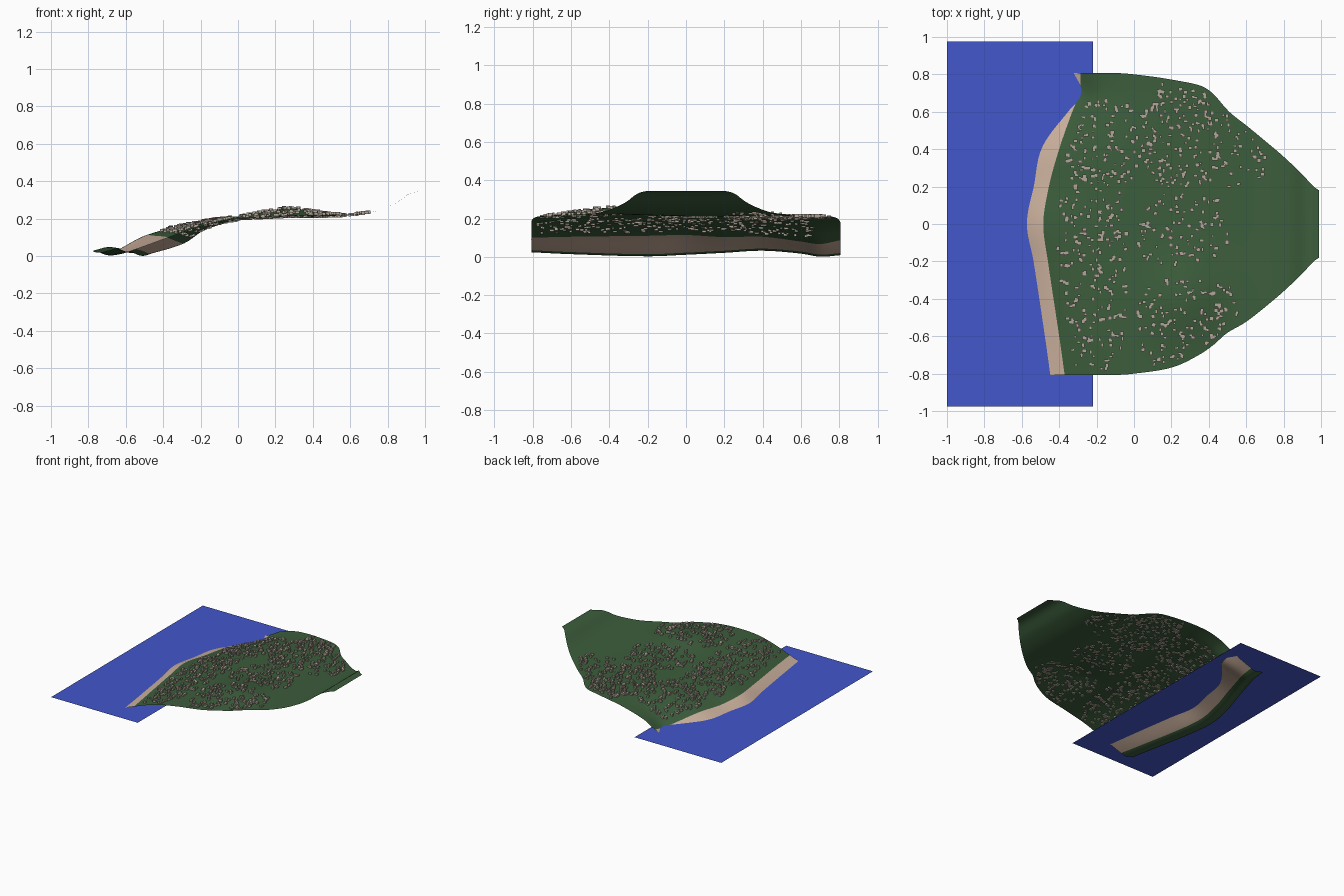
import bpy, bmesh, math, random
from mathutils import Matrix

if "Cube" in bpy.data.objects:
    bpy.data.objects.remove(bpy.data.objects["Cube"])

random.seed(4)


def spline(xs, ys, x):
    """Smooth interpolation through a few control points."""
    if x <= xs[0]:
        return ys[0]
    if x >= xs[-1]:
        return ys[-1]
    i = max(k for k in range(len(xs) - 1) if xs[k] <= x)

    def tangent(k):
        a, b = max(k - 1, 0), min(k + 1, len(xs) - 1)
        return (ys[b] - ys[a]) / (xs[b] - xs[a])
    w = xs[i + 1] - xs[i]
    t = (x - xs[i]) / w
    return ((2*t**3 - 3*t*t + 1) * ys[i] + (t**3 - 2*t*t + t) * w * tangent(i)
            + (3*t*t - 2*t**3) * ys[i + 1] + (t**3 - t*t) * w * tangent(i + 1))


def material(name, rgb):
    m = bpy.data.materials.new(name)
    m.diffuse_color = (*rgb, 1)
    m.use_nodes = True
    m.node_tree.nodes["Principled BSDF"].inputs["Base Color"].default_value = m.diffuse_color
    return m


def make_object(name, bm, mats):
    me = bpy.data.meshes.new(name)
    bm.to_mesh(me)
    bm.free()
    for m in mats:
        me.materials.append(m)
    ob = bpy.data.objects.new(name, me)
    bpy.context.collection.objects.link(ob)
    return ob


GREEN = material("grass", (0.045, 0.11, 0.045))
SAND = material("sand", (0.6, 0.44, 0.34))
BLUE = material("water", (0.055, 0.095, 0.6))
STONE = material("house_stone", (0.45, 0.39, 0.32))

# Coast controls along y: beach top x and z, beach bottom z, slope z at x = -0.18
CY = [-.81, -.6, -.2, 0, .2, .4, .6, .7, .81]
TOP_X = [-.37, -.40, -.46, -.485, -.455, -.40, -.33, -.29, -.285]
TOP_Z = [.10, .105, .11, .114, .103, .105, .08, .067, .088]
BOT_Z = [.035, .025, .014, .022, .032, .043, .028, .012, .02]
HILL_Z = [.165, .175, .182, .185, .182, .175, .15, .138, .145]

# Outline half-width along x
WX = [-1, -.1, 0, .2, .35, .42, .5, .6, .7, .8, .9, .96, .99]
WY = [.807, .807, .80, .77, .72, .675, .595, .525, .445, .36, .265, .2, .18]


def edge_y(x, v):
    return v * spline(WX, WY, x) + .025 * math.exp(-((x - .4) / .13) ** 2)


def height(x, y):
    t, zt, zb, zh = (spline(CY, c, y) for c in (TOP_X, TOP_Z, BOT_Z, HILL_Z))
    xs = [t - .29, t - .265, t - .225, t - .18, t, -.18, 0, .25, .5, .7, .8, .86, .91, .95, .99]
    zs = [zb + .005, zb + .003, zb - .011, zb, zt, zh, .19 + .3 * (zh - .14),
          .21, .212, .232, .262, .292, .33, .343, .345]
    hill = .045 * math.exp(-((x - .27) / .2) ** 2 - ((y + .4) / .22) ** 2)
    return spline(xs, zs, x) + hill


# Land: one curved sheet, with the beach as a coloured band
bm = bmesh.new()
NV, SEG = 72, (8, 8, 56)
rows = []
for j in range(NV + 1):
    v = -1 + 2 * j / NV
    t = spline(CY, TOP_X, v * .807)
    rail = [t - .29, t - .18, t, .99]
    xs = [rail[s] + (rail[s + 1] - rail[s]) * k / n for s, n in enumerate(SEG) for k in range(n)] + [.99]
    row = []
    for x in xs:
        y = edge_y(x, v)
        row.append(bm.verts.new((x, y, max(0, height(x, y)))))
    rows.append(row)
for a, b in zip(rows, rows[1:]):
    for i in range(len(a) - 1):
        f = bm.faces.new((a[i], a[i + 1], b[i + 1], b[i]))
        f.smooth = True
        f.material_index = 1 if SEG[0] <= i < SEG[0] + SEG[1] else 0
make_object("land", bm, [GREEN, SAND])

# Sea: flat sheet
bm = bmesh.new()
bm.faces.new([bm.verts.new((x, y, .072)) for x, y in
              ((-1, -.975), (-.22, -.975), (-.22, .975), (-1, .975))])
make_object("sea", bm, [BLUE])

# Houses: small blocks scattered in districts (x range, y range, count)
DISTRICTS = [(-.42, -.04, -.78, .25, 250), (-.36, .1, .22, .66, 150),
             (.08, .45, .2, .76, 190), (.42, .7, .2, .6, 60),
             (.02, .52, -.22, .16, 110), (.02, .56, -.78, -.3, 190)]
bm = bmesh.new()
for x0, x1, y0, y1, count in DISTRICTS:
    cx, cy, rx, ry = (x0 + x1) / 2, (y0 + y1) / 2, (x1 - x0) / 2, (y1 - y0) / 2
    for _ in range(count):
        x, y = random.uniform(x0, x1), random.uniform(y0, y1)
        rounded = abs((x - cx) / rx) ** 3 + abs((y - cy) / ry) ** 3 < 1.15
        inside = edge_y(x, -1) + .03 < y < edge_y(x, 1) - .03
        if not (rounded and inside) or x < spline(CY, TOP_X, y) + .05:
            continue
        sx, sy, sz = random.uniform(.011, .023), random.uniform(.011, .023), random.uniform(.014, .022)
        bmesh.ops.create_cube(bm, size=1, matrix=Matrix.Translation((x, y, height(x, y) + .003))
                              @ Matrix.Rotation(random.choice((0, 0, .15, -.15)), 4, 'Z')
                              @ Matrix.Diagonal((sx, sy, sz, 1)))
make_object("houses", bm, [STONE])
